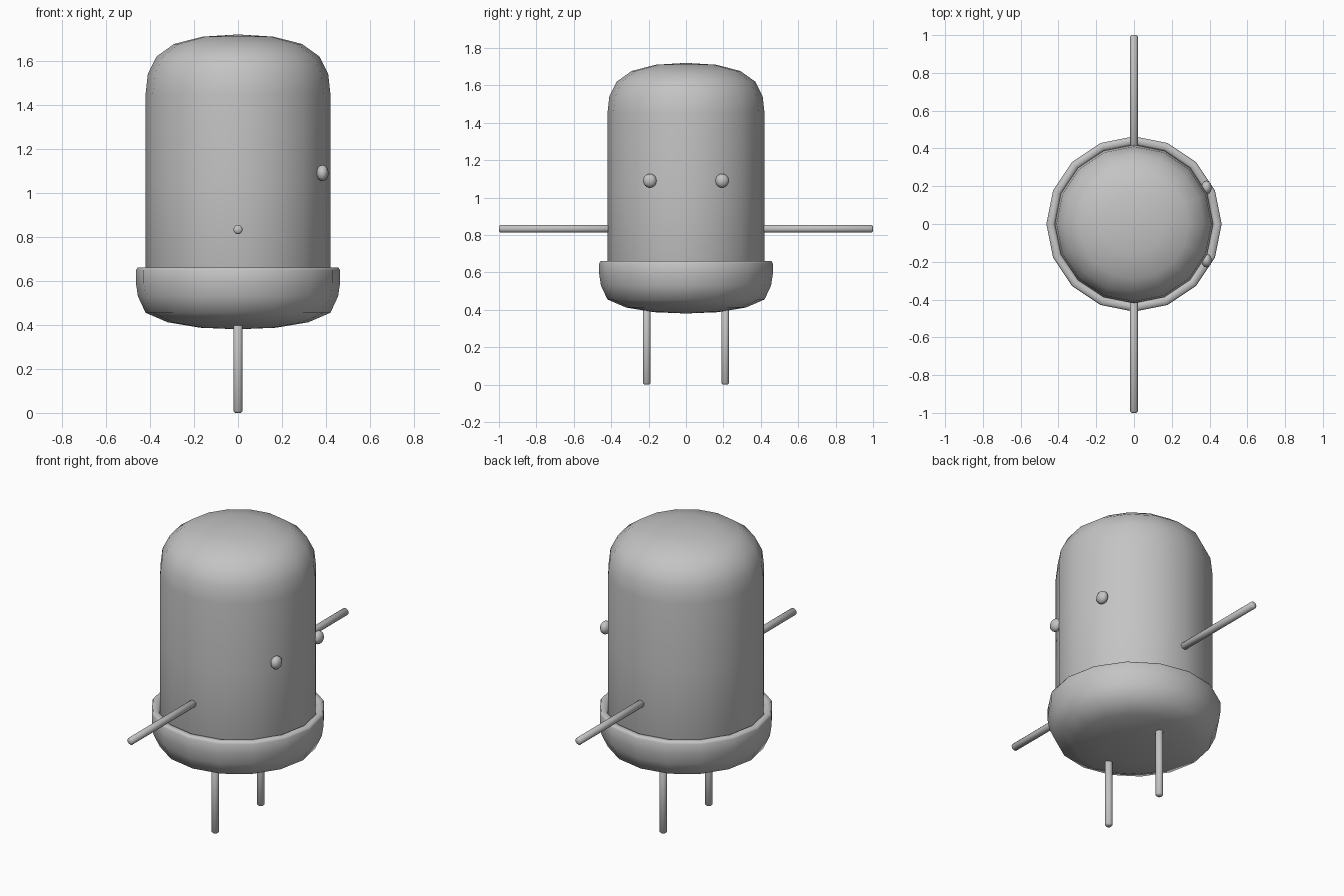
import bpy, math
from mathutils import Matrix, Vector

if "Cube" in bpy.data.objects:
    bpy.data.objects.remove(bpy.data.objects["Cube"])

grey = bpy.data.materials.new("plain_grey")
grey.diffuse_color = (0.55, 0.55, 0.55, 1)
grey.use_nodes = True
grey.node_tree.nodes["Principled BSDF"].inputs["Base Color"].default_value = grey.diffuse_color


def lathe(name, profile, sides, matrix=Matrix()):
    """Spin a bottom-to-top (radius, height) profile around z; zero radius makes a pole."""
    verts, rings, faces = [], [], []
    for r, z in profile:
        n = 1 if r == 0 else sides
        rings.append([len(verts) + i for i in range(n)])
        for i in range(n):
            a = 2 * math.pi * i / sides
            verts.append(matrix @ Vector((r * math.cos(a), r * math.sin(a), z)))
    for lo, hi in zip(rings, rings[1:]):
        for i in range(sides):
            j = (i + 1) % sides
            quad = [lo[i % len(lo)], lo[j % len(lo)], hi[j % len(hi)], hi[i % len(hi)]]
            faces.append(list(dict.fromkeys(quad)))
    mesh = bpy.data.meshes.new(name)
    mesh.from_pydata(verts, [], faces)
    mesh.materials.append(grey)
    mesh.shade_smooth()
    obj = bpy.data.objects.new(name, mesh)
    bpy.context.collection.objects.link(obj)
    return obj


def rod(name, length, matrix):
    """Thin rod with softened ends, running along local +z."""
    r, b = 0.021, 0.008
    lathe(name, [(0, 0), (r - b, 0), (r, b), (r, length - b),
                 (r - b, length), (0, length)], 12, matrix)


# Domed body, its lower end hidden in the trousers
lathe("body", [(0, 0.43), (0.28, 0.45), (0.38, 0.52), (0.42, 0.64), (0.42, 1.05),
               (0.42, 1.45), (0.41, 1.54), (0.37, 1.62), (0.29, 1.677),
               (0.16, 1.71), (0, 1.72)], 16)

# Cup-shaped trousers with a rolled rim
lathe("trousers", [(0, 0.38), (0.17, 0.387), (0.32, 0.412), (0.42, 0.455), (0.455, 0.53),
                   (0.464, 0.59), (0.464, 0.648), (0.457, 0.66), (0.428, 0.66),
                   (0.42, 0.65), (0.415, 0.58)], 16)

for side, s in (("left", -1), ("right", 1)):
    # Legs
    rod(side + "_leg", 0.43, Matrix.Translation((0, 0.21 * s, 0)))
    # Arms, straight out to the sides
    rod(side + "_arm", 0.62, Matrix.Translation((0, 0.38 * s, 0.833))
        @ Matrix.Rotation(-s * math.pi / 2, 4, 'X'))
    # Eyes, flattened beads facing +x
    ball = [(0.037 * math.sin(math.pi * k / 8) if 0 < k < 8 else 0,
             -0.037 * math.cos(math.pi * k / 8)) for k in range(9)]
    lathe(side + "_eye", ball, 12, Matrix.Translation((0.384, 0.193 * s, 1.09))
          @ Matrix.Diagonal((0.75, 1, 1, 1)))
